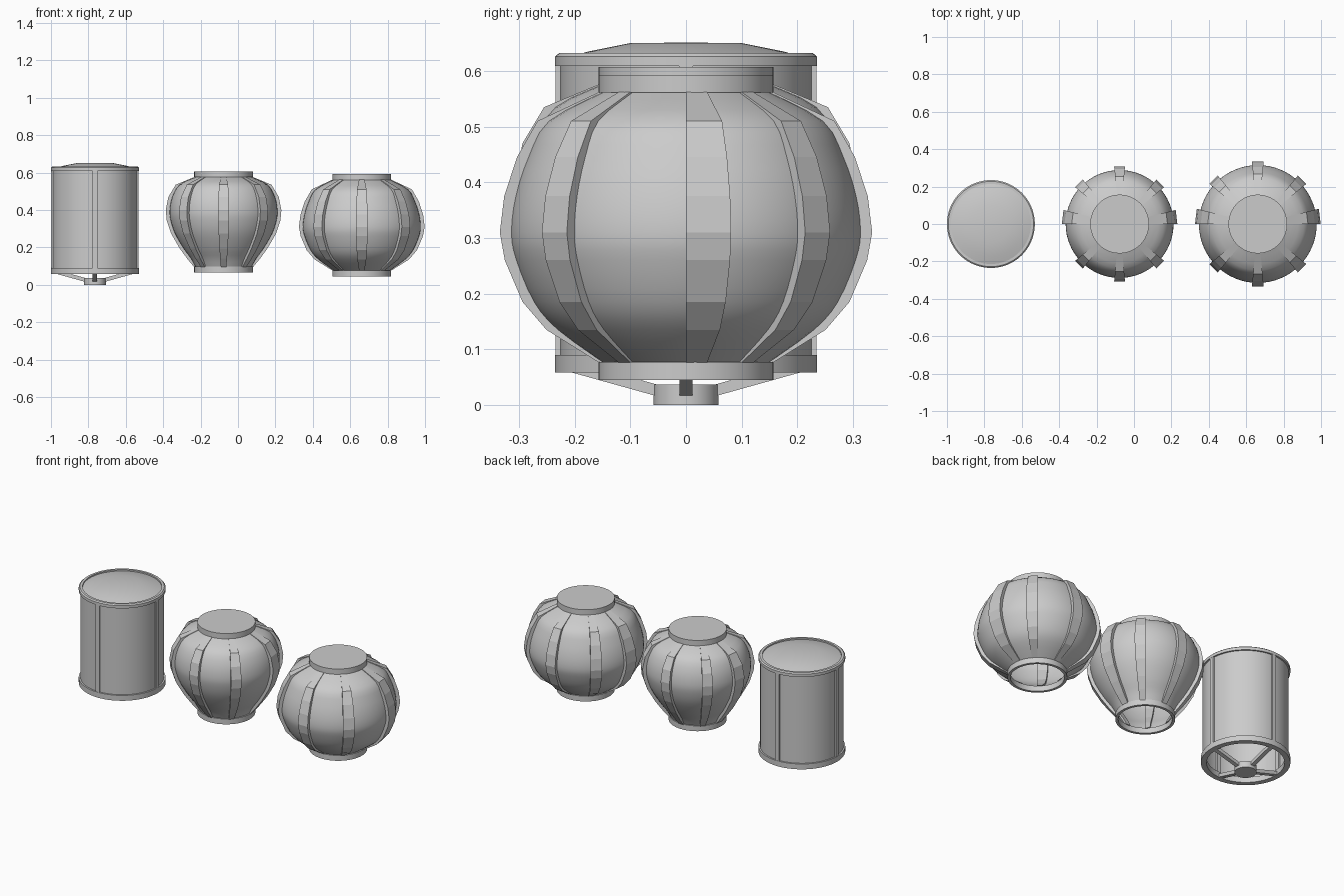
import bpy, bmesh
from math import sin, cos, radians, pi

if "Cube" in bpy.data.objects:
    bpy.data.objects.remove(bpy.data.objects["Cube"])


def finish(name, bm, smooth=True):
    bmesh.ops.remove_doubles(bm, verts=bm.verts, dist=1e-5)
    bmesh.ops.recalc_face_normals(bm, faces=bm.faces)
    me = bpy.data.meshes.new(name)
    bm.to_mesh(me)
    bm.free()
    ob = bpy.data.objects.new(name, me)
    bpy.context.collection.objects.link(ob)
    if smooth:
        bpy.ops.object.select_all(action='DESELECT')
        ob.select_set(True)
        bpy.context.view_layer.objects.active = ob
        bpy.ops.object.shade_smooth_by_angle(angle=radians(30))
    return ob


def lathe(name, profile, cx, closed=False, seg=64):
    bm = bmesh.new()
    pts = profile + profile[:1] if closed else profile
    vs = [bm.verts.new((cx + r, 0, z)) for r, z in pts]
    es = [bm.edges.new(p) for p in zip(vs, vs[1:])]
    bmesh.ops.spin(bm, geom=vs + es, cent=(cx, 0, 0), axis=(0, 0, 1),
                   angle=2 * pi, steps=seg, use_merge=False)
    bmesh.ops.dissolve_degenerate(bm, dist=1e-6, edges=bm.edges)
    return finish(name, bm)


def strip(name, outer, inner, cx, place, smooth=False):
    """Solid bar between two (r, z) profiles; place(r, side) gives x, y."""
    bm = bmesh.new()
    rows = []
    for o, i in zip(outer, inner):
        row = []
        for (r, z), s in ((o, -1), (o, 1), (i, 1), (i, -1)):
            x, y = place(r, s)
            row.append(bm.verts.new((cx + x, y, z)))
        rows.append(row)
    for a, b in zip(rows, rows[1:]):
        for k in range(4):
            m = (k + 1) % 4
            bm.faces.new((a[k], a[m], b[m], b[k]))
    bm.faces.new(rows[0])
    bm.faces.new(rows[-1])
    return finish(name, bm, smooth)


def wedge(a0, a1):
    def place(r, s):
        a = radians(a0 if s < 0 else a1)
        return r * cos(a), r * sin(a)
    return place


def straight(deg, half):
    c, n = cos(radians(deg)), sin(radians(deg))
    return lambda r, s: (r * c - s * half * n, r * n + s * half * c)


def smooth_curve(p, sub=3):
    out = []
    for i in range(len(p) - 1):
        q = [p[max(i - 1, 0)], p[i], p[i + 1], p[min(i + 2, len(p) - 1)]]
        for k in range(sub):
            t = k / sub
            out.append(tuple(0.5 * (2 * b + (c - a) * t + (2 * a - 5 * b + 4 * c - d) * t * t
                                    + (3 * b - a - 3 * c + d) * t ** 3)
                             for a, b, c, d in zip(*q)))
    return out + [p[-1]]


def round_lantern(tag, cx, ribs, zb, zt, h=0.032):
    # paper shell inside the ribs
    n = len(ribs) - 1
    shell = [(r - (0.008 if i in (0, n) else 0.021), z) for i, (r, z) in enumerate(ribs)]
    lathe(tag + "_shell", smooth_curve(shell), cx)
    # closed top cap, open bottom ring
    lathe(tag + "_top_cap", [(0, zt - h), (.157, zt - h), (.157, zt), (0, zt)], cx)
    lathe(tag + "_bottom_ring", [(.142, zb), (.157, zb), (.157, zb + h), (.142, zb + h)], cx, True)
    # eight wedge ribs; the side ones are set off-centre
    inner = [(r - 0.012, z) for r, z in shell]
    for k in range(8):
        a0, a1 = k * 45 - 5.4, k * 45 + 5.4
        if k == 0:
            a0, a1 = 0, 14
        elif k == 4:
            a0, a1 = 166, 180
        strip(f"{tag}_rib_{k}", ribs, inner, cx, wedge(a0, a1))


round_lantern("round_lantern", 0.662, [
    (.157, .562), (.268, .51), (.305, .445), (.328, .375), (.336, .31),
    (.327, .26), (.295, .185), (.252, .135), (.157, .076)], 0.045, 0.593)
round_lantern("tapered_lantern", -0.077, [
    (.157, .576), (.256, .535), (.295, .47), (.309, .40), (.304, .345),
    (.281, .275), (.235, .195), (.195, .14), (.157, .094)], 0.065, 0.607)

# cylinder lantern
CX = -0.765
lathe("cylinder_wall", [(.226, .07), (.226, .615)], CX)
lathe("cylinder_lid", [(0, .651), (.1, .65), (.175, .635), (.214, .624), (.214, .632),
                       (.228, .632), (.235, .626), (.235, .609), (.215, .609)], CX)
lathe("cylinder_base_ring", [(.205, .058), (.235, .058), (.235, .09), (.205, .09)], CX, True)
lathe("hub", [(0, 0), (.058, 0), (.058, .037), (0, .037)], CX, seg=32)
for k in range(4):
    strip(f"upright_{k}", [(.234, .07), (.234, .612)], [(.216, .07), (.216, .612)],
          CX, straight(k * 90, .013))
    strip(f"spoke_{k}", [(.05, .015), (.215, .061)], [(.05, .036), (.215, .082)],
          CX, straight(k * 90, .012))
